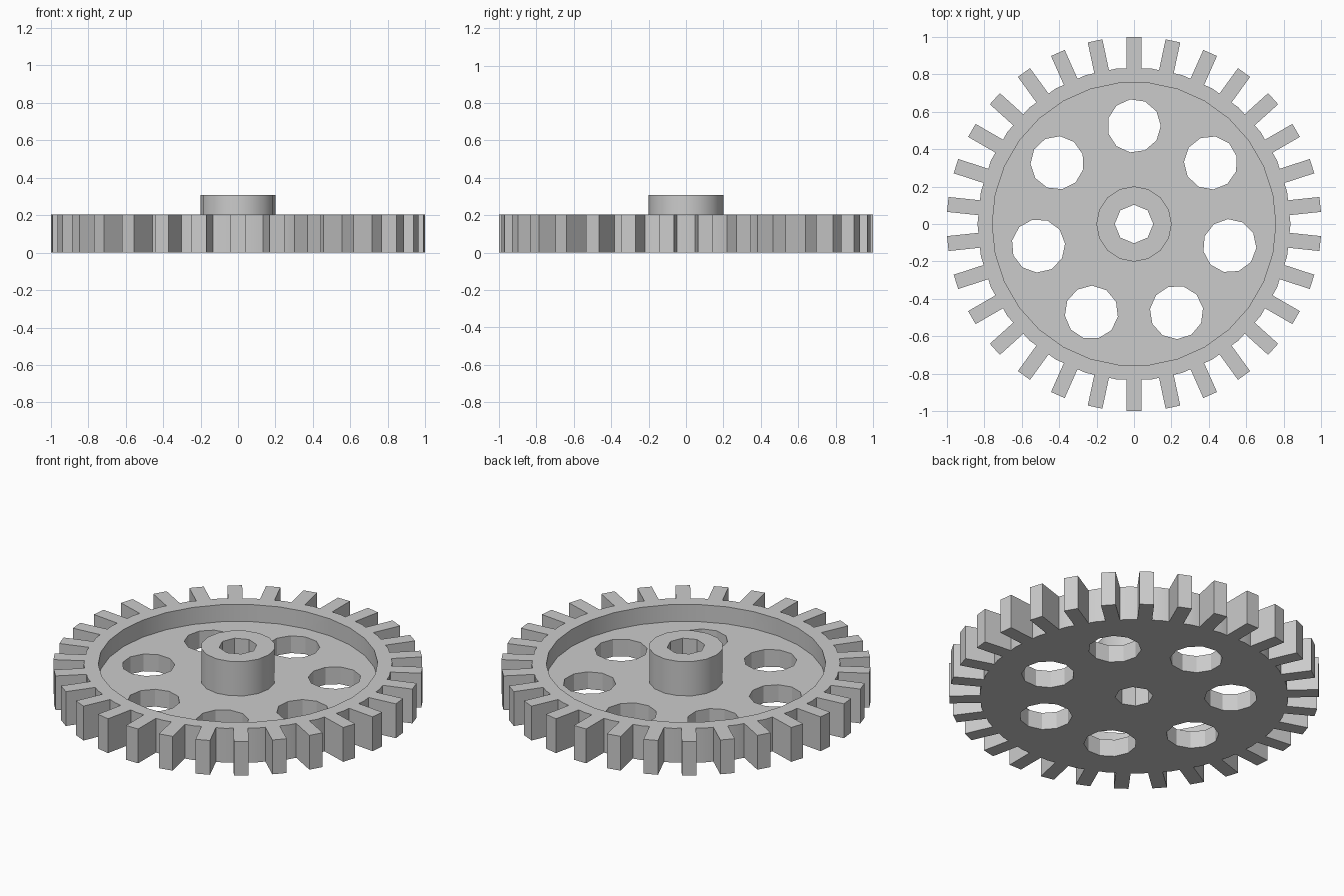
import bpy, bmesh
from math import radians, sin, cos, pi
from mathutils import Vector, Matrix

TEETH, HOLES = 30, 7
ROOT_R, RECESS_R, HUB_R, BORE_R = 0.836, 0.757, 0.201, 0.103
HOLE_R, HOLE_RING = 0.143, 0.524
FLOOR_Z, RIM_Z, HUB_Z = 0.103, 0.205, 0.308
TOOTH_HALF = 0.04

cube = bpy.data.objects.get("Cube")
if cube:
    bpy.data.objects.remove(cube, do_unlink=True)

grey = bpy.data.materials.new("plain grey")
grey.use_nodes = True
colour = (0.6, 0.6, 0.6, 1)
grey.diffuse_color = colour
grey.node_tree.nodes["Principled BSDF"].inputs["Base Color"].default_value = colour


def ring(radius, sides):
    return [Vector((radius * cos(2 * pi * i / sides), radius * sin(2 * pi * i / sides), 0))
            for i in range(sides)]


def prism(name, outline, z0, z1):
    """Extrude a flat outline from z0 up to z1."""
    bm = bmesh.new()
    base = bm.faces.new([bm.verts.new((p.x, p.y, z0)) for p in outline])
    top = bmesh.ops.extrude_face_region(bm, geom=[base], use_keep_orig=True)["geom"]
    bmesh.ops.translate(bm, verts=[v for v in top if isinstance(v, bmesh.types.BMVert)],
                        vec=(0, 0, z1 - z0))
    bmesh.ops.recalc_face_normals(bm, faces=bm.faces)
    mesh = bpy.data.meshes.new(name)
    bm.to_mesh(mesh)
    bm.free()
    mesh.materials.append(grey)
    obj = bpy.data.objects.new(name, mesh)
    bpy.context.collection.objects.link(obj)
    return obj


def combine(target, tool, operation):
    """Apply a boolean and remove the tool object."""
    mod = target.modifiers.new(operation.lower(), 'BOOLEAN')
    mod.operation, mod.solver, mod.object = operation, 'EXACT', tool
    bpy.context.view_layer.objects.active = target
    bpy.ops.object.modifier_apply(modifier=mod.name)
    bpy.data.objects.remove(tool, do_unlink=True)


# Toothed blank: straight-sided teeth on the flats of a polygonal body
step = 2 * pi / TEETH
flat = ROOT_R * cos(step / 2)
outline = []
for i in range(TEETH):
    turn = Matrix.Rotation((i + 0.5) * step, 3, 'Z')
    for r, t in ((flat, -1), (1, -1), (1, 1), (flat, 1)):
        outline.append(turn @ Vector((r, t * TOOTH_HALF, 0)))
    outline.append(turn @ Vector((flat, ROOT_R * sin(step / 2), 0)))
gear = prism("gear_wheel", outline, 0, RIM_Z)

# Recess inside the rim, then the raised hub
combine(gear, prism("recess_cutter", ring(RECESS_R, 30), FLOOR_Z, 0.5), 'DIFFERENCE')
combine(gear, prism("hub", ring(HUB_R, 16), FLOOR_Z / 2, HUB_Z), 'UNION')

# Central bore and the ring of lightening holes
combine(gear, prism("bore_cutter", ring(BORE_R, 8), -0.1, 0.5), 'DIFFERENCE')
for i in range(HOLES):
    turn = Matrix.Rotation(2 * pi * i / HOLES, 3, 'Z')
    hole = [turn @ (p + Vector((0, HOLE_RING, 0))) for p in ring(HOLE_R, 11)]
    combine(gear, prism("hole_cutter", hole, -0.1, 0.5), 'DIFFERENCE')

# Smooth the round walls, keep edges and hole facets crisp
bpy.ops.object.select_all(action='DESELECT')
gear.select_set(True)
bpy.context.view_layer.objects.active = gear
bpy.ops.object.shade_smooth_by_angle(angle=radians(30))
